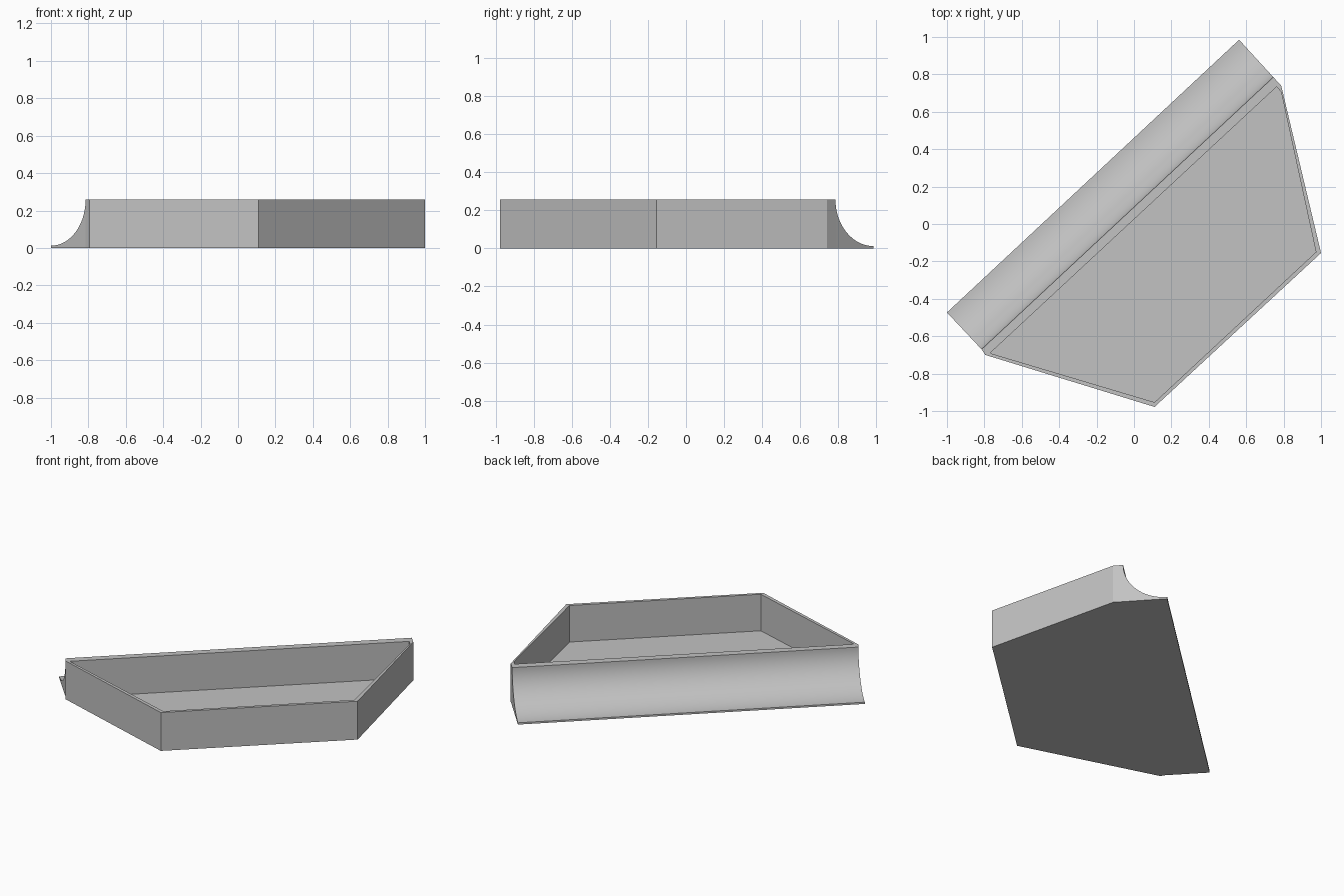
import bpy, bmesh, math
from mathutils import Vector

cube = bpy.data.objects.get("Cube")
if cube:
    bpy.data.objects.remove(cube, do_unlink=True)

HEIGHT, FLOOR = 0.258, 0.012

grey = bpy.data.materials.new("plain grey")
grey.use_nodes = True
colour = (0.54, 0.54, 0.54, 1)
grey.diffuse_color = colour
grey.node_tree.nodes["Principled BSDF"].inputs["Base Color"].default_value = colour


def finish(bm, name):
    bmesh.ops.recalc_face_normals(bm, faces=bm.faces)
    mesh = bpy.data.meshes.new(name)
    bm.to_mesh(mesh)
    bm.free()
    mesh.materials.append(grey)
    obj = bpy.data.objects.new(name, mesh)
    bpy.context.collection.objects.link(obj)
    return obj


def ring(bm, points, z):
    return [bm.verts.new((x, y, z)) for x, y in points]


def bridge(bm, a, b, skip=()):
    n = len(a)
    for i in range(n):
        if i not in skip:
            j = (i + 1) % n
            bm.faces.new((a[i], a[j], b[j], b[i]))


# Open tray: outer walls, rim, inner walls and floor
outer = [(-0.815, -0.67), (-0.795, -0.70), (0.11, -0.978),
         (1.0, -0.155), (0.787, 0.74), (0.745, 0.785)]
inner = [(-0.767, -0.688), (-0.762, -0.693), (0.11, -0.953),
         (0.973, -0.15), (0.786, 0.708), (0.762, 0.733)]
bm = bmesh.new()
base = ring(bm, outer, 0)
rim_outer = ring(bm, outer, HEIGHT)
rim_inner = ring(bm, inner, HEIGHT)
floor = ring(bm, inner, FLOOR)
bm.faces.new(base)
bridge(bm, base, rim_outer, skip=(5,))   # the ramp closes the back
bridge(bm, rim_outer, rim_inner)
bridge(bm, rim_inner, floor)
bm.faces.new(floor)
finish(bm, "tray")

# Concave ramp along the back: quarter-arc profile swept between its two ends
STEPS = 24
profile = [(0, 0)]
for i in range(STEPS + 1):
    t = math.pi / 2 * i / STEPS
    profile.append((1 - math.cos(t), HEIGHT - (HEIGHT - FLOOR) * math.sin(t)))
profile.append((1, 0))


def ramp_end(bm, top, toe):
    top, toe = Vector(top), Vector(toe)
    return [bm.verts.new((*top.lerp(toe, w), z)) for w, z in profile]


bm = bmesh.new()
left = ramp_end(bm, outer[5], (0.562, 0.985))
right = ramp_end(bm, outer[0], (-1.0, -0.473))
bridge(bm, left, right, skip=(0,))       # the tray lies behind this side
bm.faces.new(left)
bm.faces.new(right)
ramp = finish(bm, "curved_ramp")

bpy.ops.object.select_all(action="DESELECT")
ramp.select_set(True)
bpy.context.view_layer.objects.active = ramp
bpy.ops.object.shade_smooth_by_angle(angle=math.radians(30))
